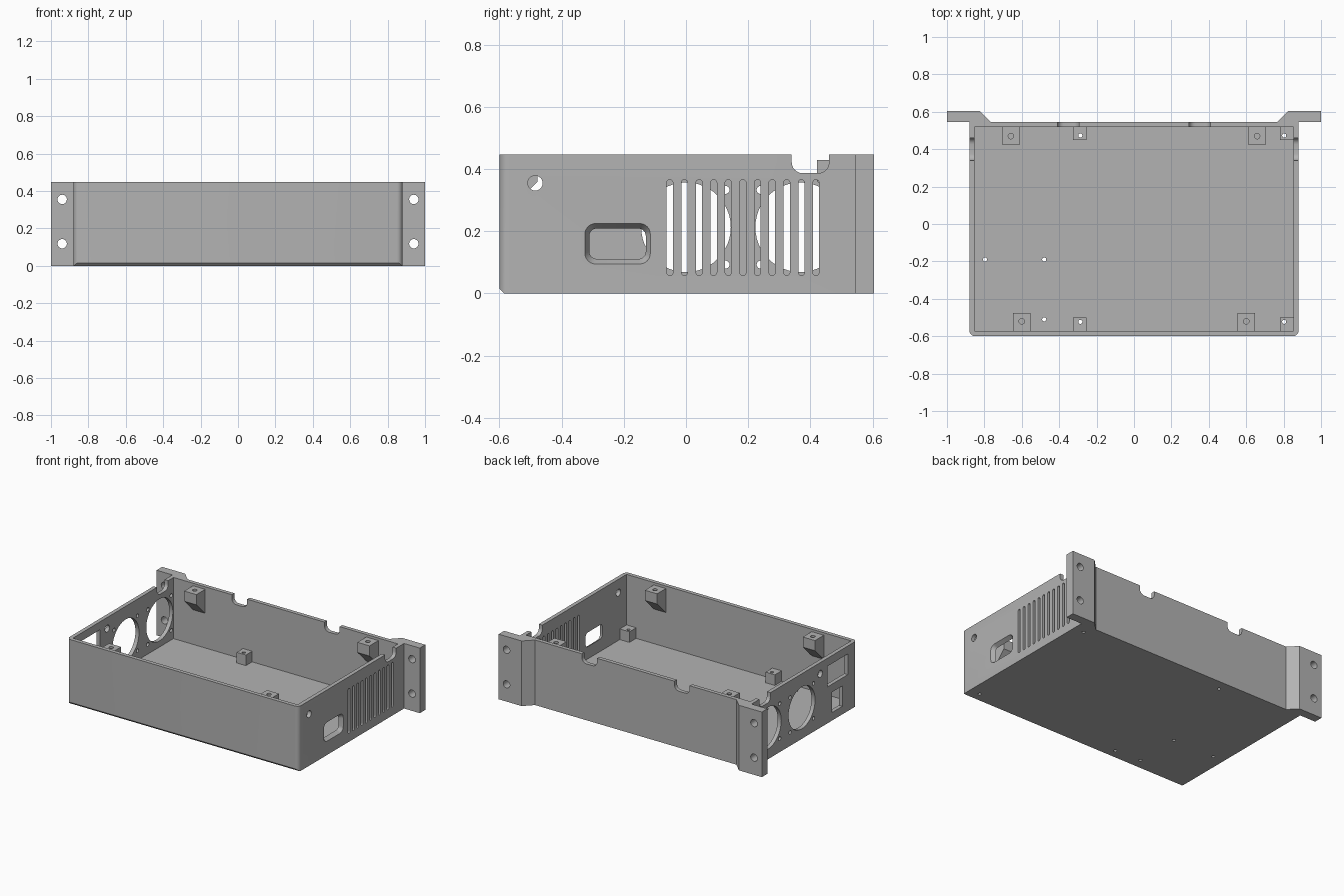
import bpy, bmesh, math
from mathutils import Vector

cube = bpy.data.objects.get("Cube")
if cube:
    bpy.data.objects.remove(cube, do_unlink=True)

grey = bpy.data.materials.new("plain grey")
grey.use_nodes = True
COLOUR = (0.45, 0.45, 0.45, 1)
grey.diffuse_color = COLOUR
grey.node_tree.nodes["Principled BSDF"].inputs["Base Color"].default_value = COLOUR

H, W, FRONT, BACK, T = 0.447, 0.88, -0.6, 0.545, 0.027
IN_X, IN_FRONT, IN_BACK = W - T, FRONT + T, BACK - T


def place(axis, u, v, t):
    return Vector({"x": (t, u, v), "y": (u, t, v), "z": (u, v, t)}[axis])


def prism(bm, pts, axis, a, b, end_pts=None):
    """Solid between an outline at a and an outline at b along an axis."""
    lo = [bm.verts.new(place(axis, u, v, a)) for u, v in pts]
    hi = [bm.verts.new(place(axis, u, v, b)) for u, v in (end_pts or pts)]
    faces = [bm.faces.new(lo), bm.faces.new(hi)]
    n = len(lo)
    for i in range(n):
        j = (i + 1) % n
        faces.append(bm.faces.new((lo[i], lo[j], hi[j], hi[i])))
    bmesh.ops.recalc_face_normals(bm, faces=faces)


def rect(u0, u1, v0, v1):
    return [(u0, v0), (u1, v0), (u1, v1), (u0, v1)]


def rounded(u0, u1, v0, v1, r, n=6):
    pts = []
    corners = [(u1 - r, v1 - r), (u0 + r, v1 - r), (u0 + r, v0 + r), (u1 - r, v0 + r)]
    for k, (cu, cv) in enumerate(corners):
        for i in range(n + 1):
            a = math.pi / 2 * (k + i / n)
            pts.append((cu + r * math.cos(a), cv + r * math.sin(a)))
    return pts


def circle(u, v, r, n=24):
    return [(u + r * math.cos(2 * math.pi * i / n), v + r * math.sin(2 * math.pi * i / n))
            for i in range(n)]


def make(name, bm):
    mesh = bpy.data.meshes.new(name)
    bm.to_mesh(mesh)
    bm.free()
    mesh.materials.append(grey)
    obj = bpy.data.objects.new(name, mesh)
    bpy.context.collection.objects.link(obj)
    return obj


def cut(obj, bm):
    """Subtract the solids in bm from obj and bake the result."""
    cutter = make("cutter", bm)
    cutter.hide_render = True
    mod = obj.modifiers.new("cut", "BOOLEAN")
    mod.operation, mod.solver, mod.object = "DIFFERENCE", "EXACT", cutter
    graph = bpy.context.evaluated_depsgraph_get()
    baked = bpy.data.meshes.new_from_object(obj.evaluated_get(graph))
    obj.modifiers.clear()
    obj.data = baked
    bpy.data.objects.remove(cutter, do_unlink=True)


def smooth(obj):
    obj.data.shade_smooth()
    obj.data.set_sharp_from_angle(angle=math.radians(30))


# Case outline: rounded front corners, mounting ears at the back
R = 0.03
half = [(W - R + R * math.sin(a), FRONT + R - R * math.cos(a))
        for a in [math.pi / 2 * i / 6 for i in range(7)]]
half += [(W, BACK), (1, BACK), (1, 0.605), (0.825, 0.605), (0.765, BACK)]
bm = bmesh.new()
prism(bm, half + [(-x, y) for x, y in reversed(half)], "z", 0, H)
case = make("case_with_ears", bm)

# Hollow interior and chamfer along the lower front edge
bm = bmesh.new()
prism(bm, rect(-IN_X, IN_X, IN_FRONT, IN_BACK), "z", T, 1)
c = 0.016
prism(bm, [(FRONT - c, 2 * c), (FRONT - c, -c), (FRONT + 2 * c, -c)], "x", -1.2, 1.2)
cut(case, bm)

bm = bmesh.new()
for s in (-1, 1):
    # Ear screw holes, cable notches in the side and back walls
    for z in (0.118, 0.355):
        prism(bm, circle(s * 0.94, z, 0.025), "y", 0.5, 0.7)
    prism(bm, rounded(0.34, 0.46, 0.387, 0.6, 0.035), "x", s * 0.82, s * 0.92)
    x = s * 0.352
    prism(bm, rounded(x - 0.058, x + 0.058, 0.387, 0.6, 0.035), "y", 0.5, 0.58)

# Left wall: vent slots, round hole and tapered socket opening
for i in range(11):
    y = -0.052 + 0.047 * i
    prism(bm, rounded(y - 0.01, y + 0.01, 0.058, 0.366, 0.0099), "x", 0.82, 0.92)
prism(bm, circle(-0.485, 0.355, 0.024), "x", 0.82, 0.92)
prism(bm, rounded(-0.327, -0.113, 0.093, 0.227, 0.036), "x", W + 0.003, IN_X - 0.003,
      rounded(-0.309, -0.131, 0.113, 0.207, 0.022))

# Right wall: two fan openings with screw holes, round hole, two rectangles
for y in (0.0, 0.367):
    prism(bm, circle(y, 0.213, 0.144, 48), "x", -0.92, -0.82)
    for dy in (-0.127, 0.127):
        for dz in (-0.12, 0.12):
            prism(bm, circle(y + dy, 0.213 + dz, 0.013, 16), "x", -0.92, -0.82)
prism(bm, circle(-0.2, 0.37, 0.024), "x", -0.92, -0.82)
prism(bm, rect(-0.5, -0.28, 0.25, 0.392), "x", -0.92, -0.82)
prism(bm, rect(-0.44, -0.325, 0.055, 0.195), "x", -0.92, -0.82)

# Screw holes through the floor
post_holes = [(x, y) for x in (-0.287, 0.803) for y in (-0.523, 0.473)]
for x, y in post_holes + [(-0.797, -0.19), (-0.48, -0.19), (-0.48, -0.51)]:
    prism(bm, circle(x, y, 0.011, 16), "z", -0.1, 0.1)
cut(case, bm)
smooth(case)

# Board posts on the floor
for x, y in post_holes:
    side = "back" if y > 0 else "front"
    x0 = 0.78 if x > 0 else -0.325
    y0, y1 = (0.45, IN_BACK + 0.005) if y > 0 else (IN_FRONT - 0.005, -0.5)
    x1 = IN_X + 0.005 if x > 0 else x0 + 0.07
    bm = bmesh.new()
    prism(bm, rect(x0, x1, y0, y1), "z", T - 0.005, 0.1)
    post = make(f"board_post_{side}_{'left' if x > 0 else 'right'}", bm)
    bm = bmesh.new()
    prism(bm, circle(x, y, 0.011, 16), "z", -0.1, 0.2)
    cut(post, bm)
    smooth(post)

# Lid brackets: blocks near the rim with a sloped underside
TOP = 0.43
for sx in (-1, 1):
    for wall, inner, x, hole_y in ((IN_BACK, 0.422, 0.658, 0.47),
                                   (IN_FRONT, -0.477, 0.6, -0.52)):
        root = wall + math.copysign(0.005, wall)
        x *= sx
        bm = bmesh.new()
        prism(bm, [(root, TOP), (inner, TOP), (inner, TOP - 0.07), (root, TOP - 0.17)],
              "x", x - 0.046, x + 0.046)
        side = "back" if wall > 0 else "front"
        bracket = make(f"lid_bracket_{side}_{'left' if sx > 0 else 'right'}", bm)
        bm = bmesh.new()
        prism(bm, circle(x, hole_y, 0.015, 16), "z", TOP - 0.06, 1)
        cut(bracket, bm)
        smooth(bracket)
